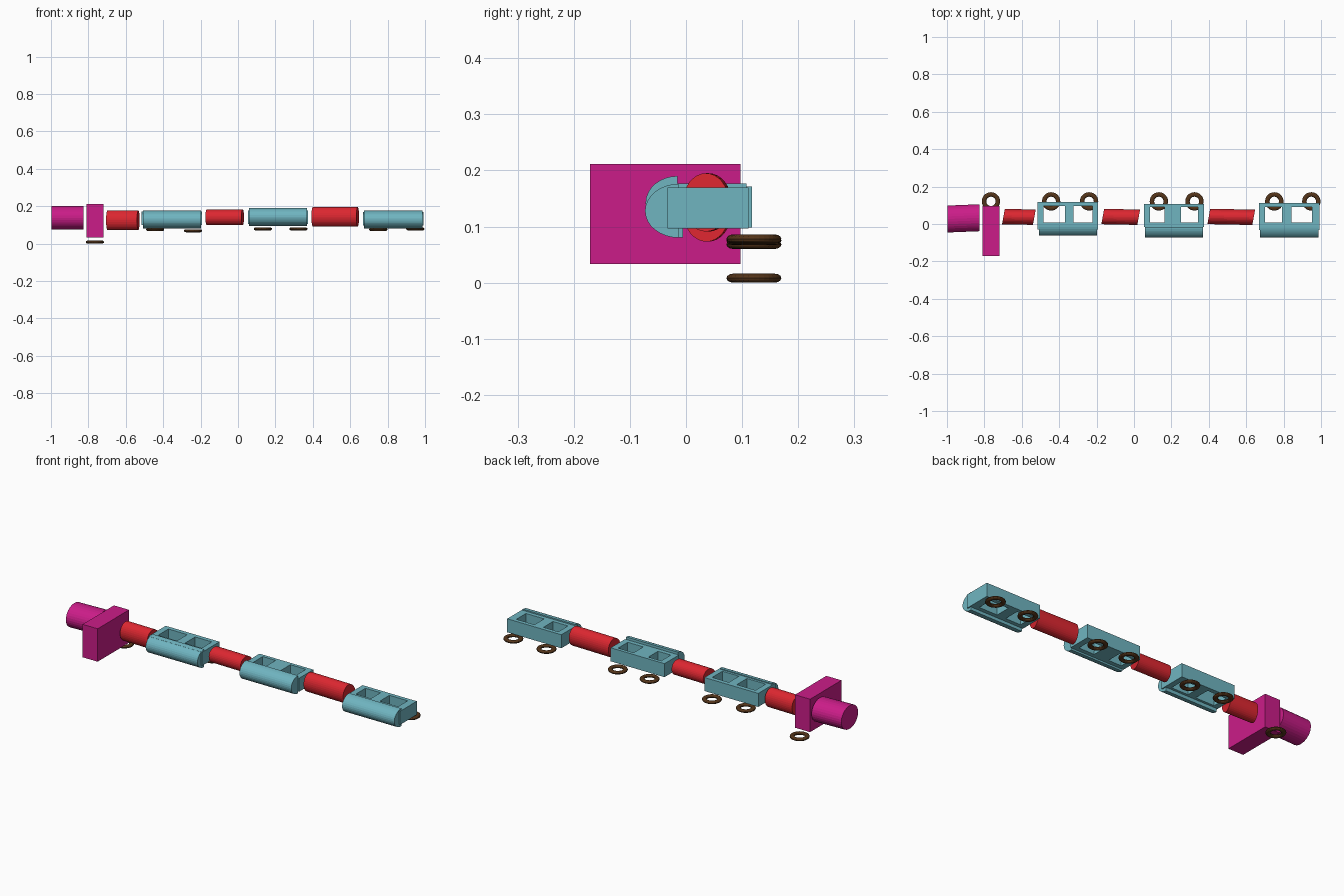
import bpy, bmesh, math

if "Cube" in bpy.data.objects:
    bpy.data.objects.remove(bpy.data.objects["Cube"])


def material(name, rgb):
    m = bpy.data.materials.new(name)
    m.diffuse_color = (*rgb, 1)
    m.use_nodes = True
    m.node_tree.nodes["Principled BSDF"].inputs["Base Color"].default_value = m.diffuse_color
    return m


MAGENTA = material("magenta", (0.6, 0.012, 0.25))
RED = material("red", (0.72, 0.02, 0.03))
TEAL = material("teal", (0.16, 0.46, 0.53))
BROWN = material("brown", (0.09, 0.035, 0.01))


def finish(name, bm, mat):
    bmesh.ops.recalc_face_normals(bm, faces=bm.faces[:])
    me = bpy.data.meshes.new(name)
    bm.to_mesh(me)
    bm.free()
    ob = bpy.data.objects.new(name, me)
    bpy.context.collection.objects.link(ob)
    me.materials.append(mat)
    return ob


def rod(name, mat, x0, x1, y, z, ry, rz, start=0, sweep=2 * math.pi,
        lean=0, slope=0, n=32):
    """Elliptic prism along x; lean slants the ends, slope drifts the axis in y."""
    bm = bmesh.new()
    closed = sweep > 6
    steps = n if closed else n // 2 + 1
    div = n if closed else n // 2
    rings = []
    for x in (x0, x1):
        ring = []
        for i in range(steps):
            a = start + sweep * i / div
            dy = ry * math.cos(a)
            ring.append(bm.verts.new((x + lean * dy,
                                      y + dy + slope * (x - (x0 + x1) / 2),
                                      z + rz * math.sin(a))))
        rings.append(ring)
        bm.faces.new(ring)
    for i in range(steps):
        j = (i + 1) % steps
        bm.faces.new((rings[0][i], rings[0][j], rings[1][j], rings[1][i]))
    return finish(name, bm, mat)


def frame(name, xs, ys, z, h):
    """Open frame with two through holes, thickened from a flat plan."""
    bm = bmesh.new()
    grid = [[bm.verts.new((x, y, z)) for y in ys] for x in xs]
    for i in range(5):
        for j in range(3):
            if j == 1 and i in (1, 3):
                continue
            bm.faces.new((grid[i][j], grid[i + 1][j],
                          grid[i + 1][j + 1], grid[i][j + 1]))
    ob = finish(name, bm, TEAL)
    mod = ob.modifiers.new("thickness", 'SOLIDIFY')
    mod.thickness = h
    mod.offset = 0


# engine: boiler and cab block
rod("boiler", MAGENTA, -0.998, -0.825, 0.03, 0.1375, 0.072, 0.063, slope=0.04)
bm = bmesh.new()
bmesh.ops.create_cube(bm, size=1)
bmesh.ops.scale(bm, vec=(0.09, 0.268, 0.178), verts=bm.verts[:])
bmesh.ops.translate(bm, vec=(-0.765, -0.037, 0.122), verts=bm.verts[:])
finish("cab", bm, MAGENTA)

# couplings between cars
for k, (x0, x1, z, rz) in enumerate([(-0.698, -0.533, 0.125, 0.052),
                                     (-0.167, 0.025, 0.140, 0.042),
                                     (0.400, 0.640, 0.143, 0.052)]):
    rod(f"coupling_{k + 1}", RED, x0, x1, 0.038, z, 0.041, rz,
        lean=0.18, slope=-0.02)

# cars: frame with two openings, plus a half-round tank on the front side
cars = [
    ((-0.515, -0.483, -0.370, -0.323, -0.223, -0.193),
     (-0.030, 0.008, 0.095, 0.118), 0.135, -0.005, 0.128, 0.057),
    ((0.053, 0.085, 0.162, 0.250, 0.343, 0.375),
     (-0.015, 0.008, 0.090, 0.108), 0.140, -0.015, 0.142, 0.057),
    ((0.668, 0.700, 0.790, 0.843, 0.952, 0.992),
     (-0.033, 0.008, 0.090, 0.111), 0.133, -0.013, 0.128, 0.060),
]
for k, (xs, ys, zf, yt, zt, ry) in enumerate(cars):
    frame(f"car_frame_{k + 1}", xs, ys, zf, 0.073)
    rod(f"car_tank_{k + 1}", TEAL, xs[0] + 0.006, xs[-1] - 0.006, yt, zt, ry,
        0.048, start=math.pi / 2, sweep=math.pi)

# wheels lying flat along the back edge
R, r, rz = 0.037, 0.012, 0.008
for k, (x, z) in enumerate([(-0.765, 0.008), (-0.443, 0.075), (-0.24, 0.068),
                            (0.133, 0.078), (0.323, 0.078),
                            (0.75, 0.075), (0.948, 0.078)]):
    bpy.ops.mesh.primitive_torus_add(major_radius=R, minor_radius=r,
                                     major_segments=32, minor_segments=12,
                                     location=(x, 0.121, z))
    ob = bpy.context.object
    ob.name = f"wheel_{k + 1}"
    ob.scale.z = rz / r
    ob.data.materials.append(BROWN)
